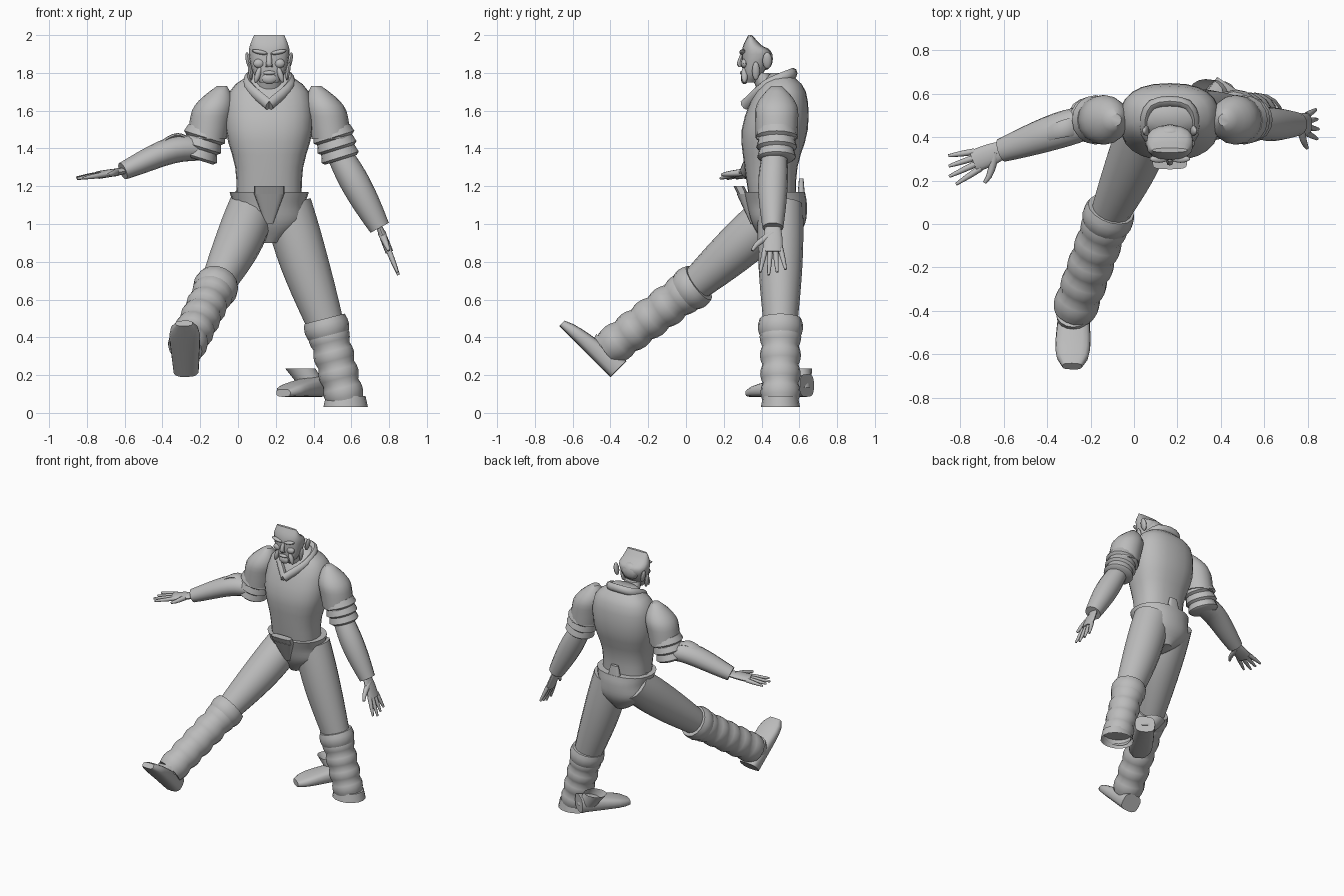
import bpy, bmesh
from math import sin, cos, pi, radians, copysign
from mathutils import Vector, Matrix

default_cube = bpy.data.objects.get("Cube")
if default_cube:
    bpy.data.objects.remove(default_cube, do_unlink=True)

GREY = (.5, .5, .5, 1)
grey = bpy.data.materials.new("plain_grey")
grey.use_nodes = True
grey.diffuse_color = GREY
grey.node_tree.nodes["Principled BSDF"].inputs["Base Color"].default_value = GREY

X, Y, Z = Vector((1, 0, 0)), Vector((0, 1, 0)), Vector((0, 0, 1))
MIDDLE = X * .165
SIDES = (("left", 1), ("right", -1))


def finish(name, bm):
    """Turn the bmesh into a smooth object with sharp creases."""
    bmesh.ops.recalc_face_normals(bm, faces=bm.faces)
    mesh = bpy.data.meshes.new(name)
    bm.to_mesh(mesh)
    bm.free()
    mesh.polygons.foreach_set("use_smooth", [True] * len(mesh.polygons))
    mesh.set_sharp_from_angle(angle=radians(45))
    mesh.materials.append(grey)
    bpy.context.collection.objects.link(bpy.data.objects.new(name, mesh))


def spline(points, steps):
    """Evenly sampled smooth curve through points of any dimension."""
    points = [Vector(p) for p in points]
    last = len(points) - 1
    padded = [points[0] * 2 - points[1], *points, points[-1] * 2 - points[-2]]
    samples = []
    for i in range(steps + 1):
        place = i / steps * last
        span = min(int(place), last - 1)
        f = place - span
        a, b, c, d = padded[span:span + 4]
        bend = a * 2 - b * 5 + c * 4 - d + (b * 3 - a - c * 3 + d) * f
        samples.append(b + (c - a + bend * f) * f / 2)
    return samples


def tube(name, centres, widths, depths, across=X, axis=None, power=1, sides=16, open_end=False):
    """Loft of rounded rings; a fixed axis keeps every ring parallel."""
    bm = bmesh.new()
    rings = []
    last = len(centres) - 1
    for i, (centre, width, depth) in enumerate(zip(centres, widths, depths)):
        along = axis or (centres[min(i + 1, last)] - centres[max(i - 1, 0)]).normalized()
        u = (across - along * across.dot(along)).normalized()
        v = along.cross(u)
        ring = []
        for k in range(sides):
            turn = 2 * pi * k / sides
            c, s = [copysign(abs(q) ** power, q) for q in (cos(turn), sin(turn))]
            ring.append(bm.verts.new(centre + u * c * width + v * s * depth))
        rings.append(ring)
    for lower, upper in zip(rings, rings[1:]):
        for k in range(sides):
            n = (k + 1) % sides
            bm.faces.new((lower[k], lower[n], upper[n], upper[k]))
    bm.faces.new(rings[0])
    if not open_end:
        bm.faces.new(rings[-1])
    finish(name, bm)


def limb(name, path, start, end, swell=0, depth=1, steps=10, profile=None, **options):
    """Tapering tube along a smooth path, with an optional radius profile."""
    radii = []
    for i in range(steps + 1):
        s = i / steps
        radius = start + (end - start) * s + swell * sin(pi * s)
        radii.append(radius * (profile(s) if profile else 1))
    tube(name, spline(path, steps), radii, [r * depth for r in radii], **options)


def stack(name, rows, steps=12, **options):
    """Level rings on the centre line: height, half width, y, half depth."""
    rings = spline(rows, steps)
    tube(name, [MIDDLE + Y * r[2] + Z * r[0] for r in rings], [r[1] for r in rings],
         [r[3] for r in rings], axis=Z, **options)


def blob(name, centre, size, tilt=0):
    bm = bmesh.new()
    bmesh.ops.create_uvsphere(bm, u_segments=10, v_segments=8, radius=1)
    bmesh.ops.transform(bm, verts=bm.verts, matrix=Matrix.Translation(centre)
                        @ Matrix.Rotation(tilt, 4, "Y") @ Matrix.Diagonal((*size, 1)))
    finish(name, bm)


def ribs(count):
    return lambda s: .93 + .12 * abs(sin(pi * count * s))


def plates(count):
    return lambda s: .92 + .2 * (s * count % 1)


def dome(s):
    return sin(pi / 2 * min(1, s * 1.5 + .15))


# Torso, collar and pelvis
stack("torso", [(1.1, .17, .46, .12), (1.3, .18, .45, .14), (1.5, .23, .47, .175),
                (1.7, .21, .5, .135), (1.8, .09, .5, .05)], sides=24, power=.82)
stack("pelvis", [(.9, .05, .49, .08), (1, .18, .49, .14), (1.1, .19, .48, .16),
                 (1.17, .21, .465, .165)], sides=24, power=.9)
front, rise, nape = Vector((0, .31, 1.63)), Vector((.11, .42, 1.73)), Vector((.08, .55, 1.79))
flip = Matrix.Diagonal((-1, 1, 1))
loop = [front, rise, nape, flip @ nape, flip @ rise, front]
limb("collar", [MIDDLE + p for p in loop], .03, .03, depth=.8, steps=20, across=Z, sides=8)

# Belt pieces, widening upward
buckle = MIDDLE + Y * .3 + Z * 1.2
limb("belt_buckle", [buckle - Z * .04, buckle - Y * .02], .08, .08, depth=.35,
     steps=2, axis=Z, power=.6)
limb("belt_front_flap", [buckle + Y * .05 - Z * .2, buckle - Z * .04], .02, .08, depth=.4,
     steps=4, axis=Z, power=.6)
limb("belt_back_loop", [buckle + Y * .31 - Z * .1, buckle + Y * .31 + Z * .04], .06, .03,
     depth=.4, steps=4, axis=Z, power=.6)

# Head with a pointed crest of hair
stack("neck", [(1.65, .08, .47, .07), (1.8, .06, .39, .05)], steps=3)
stack("head", [(1.75, .05, .34, .03), (1.8, .085, .355, .055), (1.9, .108, .375, .08),
               (1.95, .1, .35, .045), (2, .08, .34, .01)], power=.8)
face = MIDDLE + Y * .3 + Z * 1.85
limb("nose", [face + Z * .05, face - Y * .015, face - Z * .02], .012, .02, steps=4, axis=Z, sides=8)
blob("hair_back", face + Y * .12 + Z * .025, (.07, .04, .06))
blob("chin", face + Y * .01 - Z * .08, (.04, .02, .03))
blob("lips", face - Z * .05, (.035, .015, .012))
for side, sign in SIDES:
    out = X * sign
    blob(side + "_brow", face + out * .05 + Z * .06, (.045, .018, .012), sign * -.2)
    blob(side + "_cheek", face + out * .055 + Y * .01, (.03, .02, .025))
    blob(side + "_ear", face + out * .11 + Y * .13 + Z * .015, (.014, .025, .045), sign * .2)
    blob(side + "_moustache", face + out * .06 + Y * .01 - Z * .06, (.016, .018, .045), sign * -.3)
    blob(side + "_sideburn", face + out * .1 + Y * .07 - Z * .04, (.012, .02, .05), sign * .15)

# Shoulder guards, each over three overlapping arm plates
for side, sign in SIDES:
    out = X * sign
    joint = MIDDLE + out * .3 + Y * .48 + Z * 1.6
    cuff = joint + out * .03 - Z * .1
    limb(side + "_shoulder", [joint - out * .05 + Z * .13, joint, cuff - Z * .05], .115, .105,
         depth=1.05, profile=dome, axis=Z)
    limb(side + "_arm_plates", [cuff, cuff + out * .05 - Z * .16], .11, .095,
         steps=12, profile=plates(3))


def hand(side, wrist, tip, thumb_way):
    """Flat palm, four spread fingers and a thumb."""
    reach = tip - wrist
    along, across = reach.normalized(), thumb_way.normalized()
    knuckles = wrist + along * .14
    limb(side + "_palm", [wrist - along * .03, knuckles], .036, .052, swell=.006, depth=.4,
         axis=along, across=across)
    for number, name in enumerate(("index", "middle", "ring", "little")):
        spread = across * (1.5 - number)
        end = wrist + reach * (1 - .06 * abs(number - 1)) + spread * .045
        limb(f"{side}_{name}_finger", [knuckles - along * .02 + spread * .027, end],
             .015, .007, swell=.002, steps=4, across=across, sides=8)
    limb(side + "_thumb", [wrist + along * .03, wrist + along * .09 + across * .08,
                           wrist + along * .13 + across * .11],
         .022, .008, steps=5, across=along.cross(across), sides=8)


# Forearms in gauntlets, and hands
left_wrist, right_wrist = Vector((.75, .46, .98)), Vector((-.61, .34, 1.28))
limb("left_forearm", [(.53, .47, 1.38), (.63, .46, 1.2), left_wrist], .065, .055, swell=.018)
limb("right_forearm", [(-.17, .48, 1.4), (-.35, .43, 1.39), right_wrist], .07, .055, swell=.02,
     depth=.85, across=Y)
limb("right_elbow_flap", [(-.2, .46, 1.4), (-.32, .44, 1.47), (-.45, .4, 1.4)], .05, .03,
     depth=.3, across=Y, sides=8)
hand("left", left_wrist, left_wrist + X * .1 - Z * .25, -Y)
hand("right", right_wrist, right_wrist - X * .25 - Y * .1 - Z * .04, X * .4 - Y)

# Legs: one standing to the side, one kicked forward
left_knee, left_ankle = Vector((.47, .5, .45)), Vector((.57, .5, .06))
right_knee, right_ankle = Vector((-.12, .03, .66)), Vector((-.28, -.41, .34))
limb("left_thigh", [(.26, .5, 1.1), (.35, .5, .8), left_knee], .13, .095, swell=.015, depth=.92)
limb("right_thigh", [(.08, .52, 1.1), (0, .3, .9), right_knee], .125, .085, swell=.02)

# Ribbed boots with flared cuffs; the standing one is hollow at the hem
for side, knee, ankle, count in (("left", left_knee, left_ankle, 4),
                                 ("right", right_knee, right_ankle, 5)):
    down = (ankle - knee).normalized()
    limb(side + "_boot", [knee, ankle], .106, .1, steps=count * 4, profile=ribs(count),
         open_end=side == "left")
    limb(side + "_boot_cuff", [knee - down * .05, knee + down * .06], .11, .1, swell=.015, steps=4)
limb("left_boot_hem", [left_ankle + Z * .03, left_ankle - Z * .03], .105, .118, depth=.88,
     steps=3, open_end=True)


def foot(name, heel, toe, up):
    """Boxy shoe lofted from heel to toe above its flat sole."""
    run = toe - heel
    places = [i / 8 for i in range(9)]
    heights = [(.06 - .03 * s) * (1 - s ** 8 / 3) for s in places]
    widths = [(.068 + .022 * s) * (1 - s ** 8 / 2) for s in places]
    tube(name, [heel + run * s + up * h for s, h in zip(places, heights)], widths, heights,
         across=run.cross(up), axis=run.normalized(), power=.65)


# Kicked shoe, and a loose shoe beside the standing leg
heel, toe = Vector((-.275, -.4, .19)), Vector((-.285, -.67, .46))
foot("right_foot", heel, toe, X.cross(heel - toe).normalized())
limb("right_ankle", [right_ankle + Z * .03, right_ankle - Y * .05 - Z * .04], .08, .07, steps=3)
loose_heel = Vector((.44, .64, .085))
foot("left_foot", loose_heel, loose_heel - X * .2 - Y * .3, Z)
limb("left_foot_ankle", [loose_heel - X * .04 - Y * .04 + Z * .05,
                         loose_heel - X * .11 - Y * .04 + Z * .15],
     .07, .08, depth=.85, steps=4, axis=Z, open_end=True)
